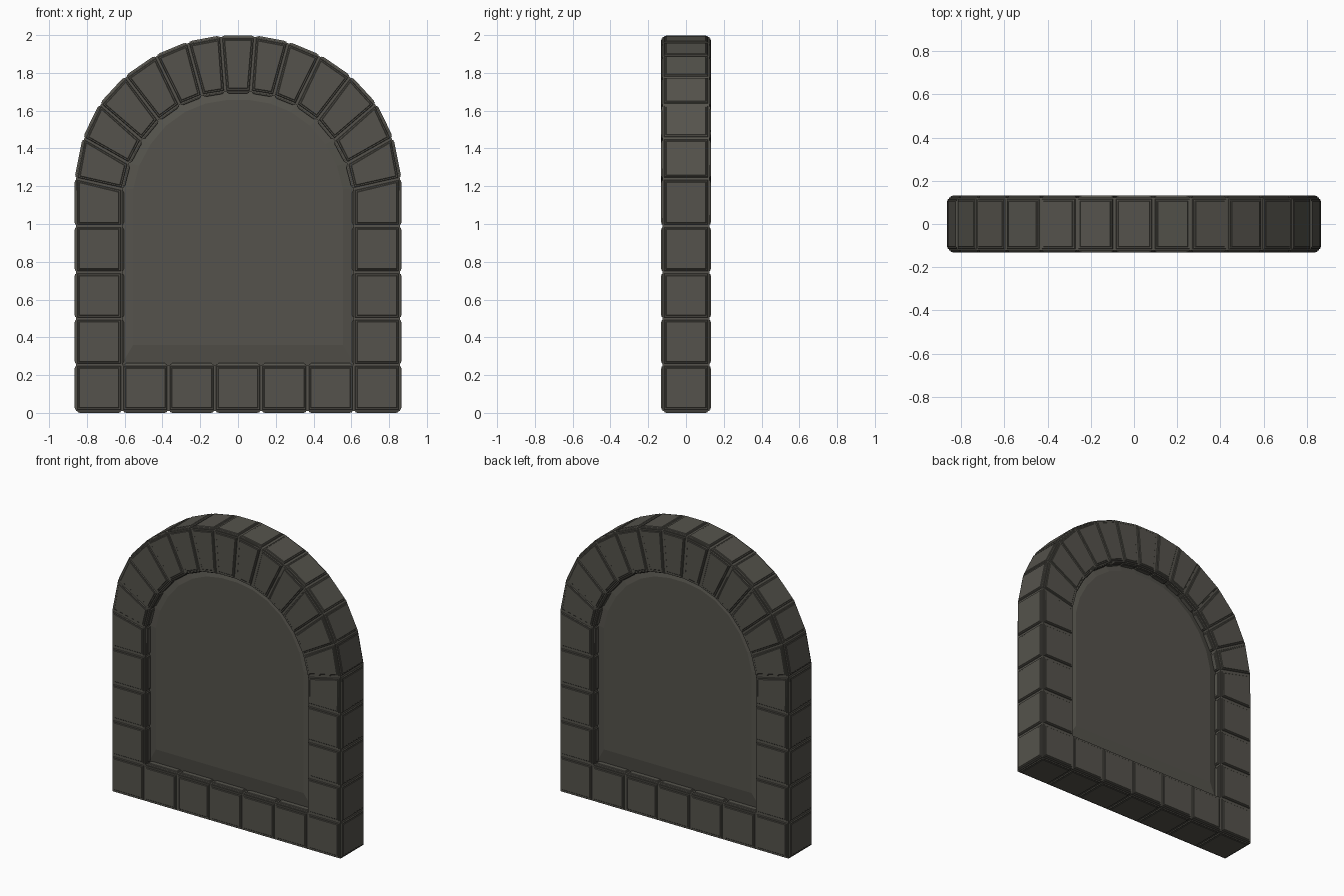
import bpy, bmesh

if "Cube" in bpy.data.objects:
    bpy.data.objects.remove(bpy.data.objects["Cube"])

DEPTH = 0.1235   # half depth of a stone body
P = 0.245        # stone pitch
Z0 = 0.009       # underside of the stone bodies


def prism(bm, pts, y):
    """Closed prism from an (x, z) outline, spanning -y..y."""
    front = [bm.verts.new((px, -y, pz)) for px, pz in pts]
    back = [bm.verts.new((px, y, pz)) for px, pz in pts]
    n = len(pts)
    faces = [bm.faces.new(front), bm.faces.new(back[::-1])]
    for i in range(n):
        j = (i + 1) % n
        faces.append(bm.faces.new((front[j], front[i], back[i], back[j])))
    bmesh.ops.recalc_face_normals(bm, faces=faces)
    return faces


def finish(name, bm):
    me = bpy.data.meshes.new(name)
    bm.to_mesh(me)
    bm.free()
    ob = bpy.data.objects.new(name, me)
    bpy.context.collection.objects.link(ob)
    mat = bpy.data.materials.get("stone") or bpy.data.materials.new("stone")
    mat.diffuse_color = (0.09, 0.086, 0.072, 1)
    mat.use_nodes = True
    mat.node_tree.nodes["Principled BSDF"].inputs["Base Color"].default_value = mat.diffuse_color
    me.materials.append(mat)
    return ob


def stone(name, pts):
    """Block whose six faces carry a panel raised in two steps."""
    bm = bmesh.new()
    faces = prism(bm, pts, DEPTH)
    for inset, rise in ((.01, 0), (.004, .006), (.009, 0), (.004, .003)):
        bmesh.ops.inset_individual(bm, faces=faces, thickness=inset, depth=rise)
    return finish(name, bm)


def flip(pts):
    return [(-x, z) for x, z in pts]


def pair(name, pts):
    stone(name + "_right", pts)
    stone(name + "_left", flip(pts))


# Sill row
for i in range(7):
    x = (i - 3.5) * P
    stone(f"sill_stone_{i}", [(x, Z0), (x + P, Z0), (x + P, Z0 + P), (x, Z0 + P)])

# Arch joints, outer and inner ends, from the keystone down to the springing
outer = [(.09, 1.99), (.265, 1.957), (.433, 1.887), (.593, 1.777),
         (.727, 1.632), (.814, 1.453), (.857, 1.24)]
inner = [(.067, 1.7), (.19, 1.68), (.308, 1.632), (.42, 1.552),
         (.51, 1.445), (.577, 1.32), (.612, 1.185)]

# Jamb columns, the top stone cut to the slope of the first arch joint
for i in range(4):
    z = Z0 + P * (i + 1)
    top = [outer[-1], inner[-1]] if i == 3 else [(3.5 * P, z + P), (2.5 * P, z + P)]
    pair(f"jamb_stone_{i}", [(2.5 * P, z), (3.5 * P, z)] + top)

# Arch stones
stone("keystone", [outer[0], inner[0], flip(inner)[0], flip(outer)[0]])
for i in range(6):
    pair(f"arch_stone_{i}", [outer[i], inner[i], inner[i + 1], outer[i + 1]])


# Infill panel, its faces raised inside a wide shallow bevel
def arch_outline(half, bottom, spring, top):
    k = half / .612
    s = (top - spring) / (1.71 - 1.185)
    side = [(half, bottom)] + [(x * k, spring + (z - 1.185) * s) for x, z in inner[::-1]]
    return side + flip(side)[::-1]


bm = bmesh.new()
rim = arch_outline(.62, .25, 1.185, 1.72)
face = arch_outline(.555, .36, 1.185, 1.665)
n = len(rim)
loops = [[bm.verts.new((x, y, z)) for x, z in pts]
         for pts, y in ((face, -.089), (rim, -.072), (rim, .072), (face, .089))]
for a, b in zip(loops, loops[1:]):
    for i in range(n):
        j = (i + 1) % n
        bm.faces.new((a[i], a[j], b[j], b[i]))
bm.faces.new(loops[0])
bm.faces.new(loops[-1][::-1])
bmesh.ops.recalc_face_normals(bm, faces=bm.faces)
finish("infill_panel", bm)
